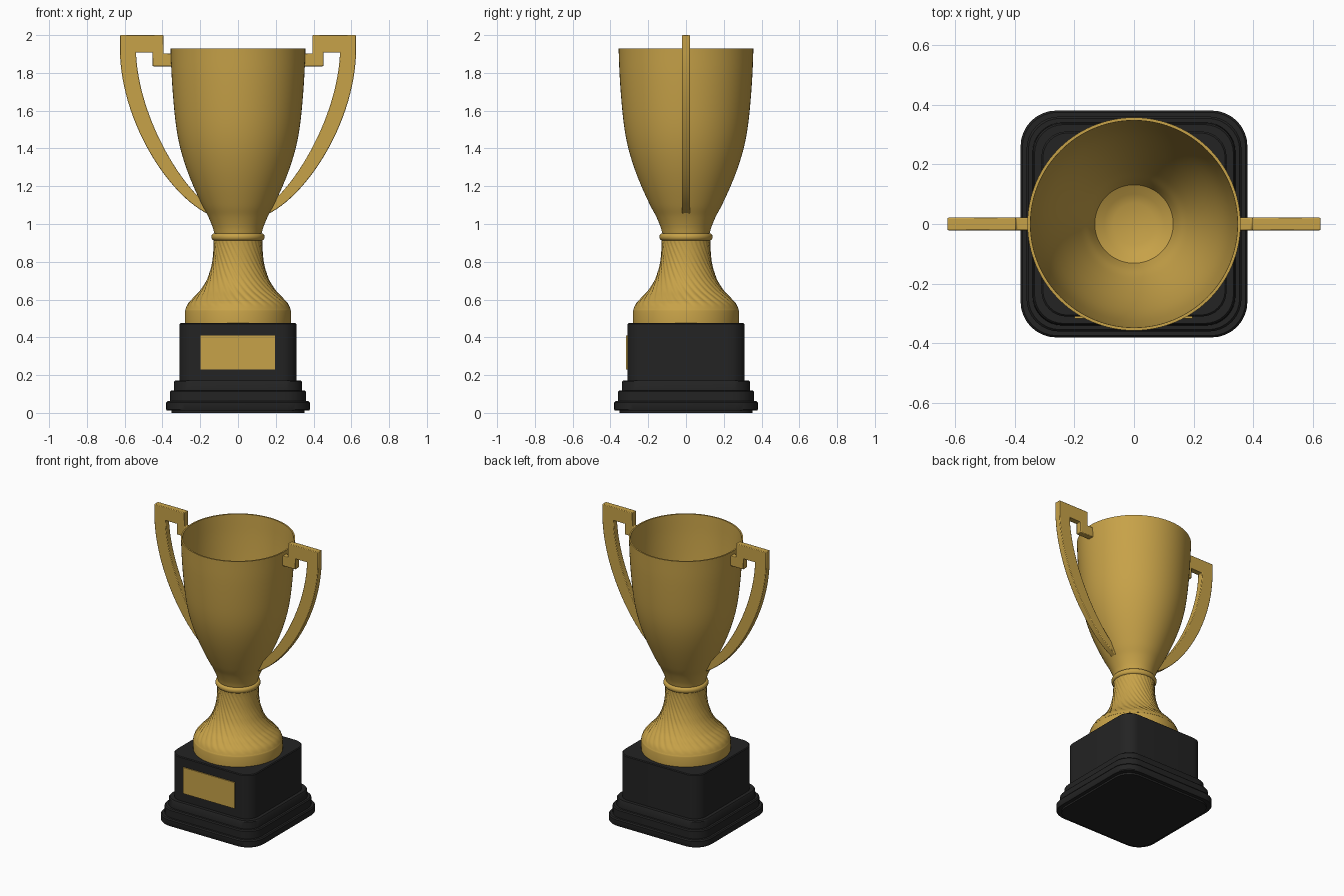
import bpy, bmesh, math
from mathutils import Vector
from mathutils.geometry import interpolate_bezier

if "Cube" in bpy.data.objects:
    bpy.data.objects.remove(bpy.data.objects["Cube"])


def material(name, rgb):
    m = bpy.data.materials.new(name)
    m.diffuse_color = (*rgb, 1)
    m.use_nodes = True
    m.node_tree.nodes["Principled BSDF"].inputs["Base Color"].default_value = m.diffuse_color
    return m


gold = material("gold", (0.57, 0.36, 0.065))
black = material("black", (0.017, 0.017, 0.017))


def finish(name, bm, mat, angle=35, bevel=0, mirror=False):
    bmesh.ops.recalc_face_normals(bm, faces=bm.faces)
    me = bpy.data.meshes.new(name)
    bm.to_mesh(me)
    bm.free()
    ob = bpy.data.objects.new(name, me)
    bpy.context.collection.objects.link(ob)
    me.materials.append(mat)
    bpy.ops.object.select_all(action='DESELECT')
    bpy.context.view_layer.objects.active = ob
    ob.select_set(True)
    if mirror:
        ob.modifiers.new("mirror", 'MIRROR')
    if bevel:
        b = ob.modifiers.new("bevel", 'BEVEL')
        b.width, b.segments, b.limit_method = bevel, 2, 'ANGLE'
    bpy.ops.object.shade_smooth_by_angle(angle=math.radians(angle))
    return ob


def loft(rings, caps=True):
    """Skin a stack of closed rings of equal length."""
    bm = bmesh.new()
    vs = [[bm.verts.new(p) for p in r] for r in rings]
    n = len(vs[0])
    for a, b in zip(vs, vs[1:]):
        for i in range(n):
            j = (i + 1) % n
            bm.faces.new((a[i], a[j], b[j], b[i]))
    if caps:
        bm.faces.new(vs[0])
        bm.faces.new(vs[-1])
    return bm


def circle(r, z, n=96):
    return [(r * math.cos(2 * math.pi * i / n), r * math.sin(2 * math.pi * i / n), z)
            for i in range(n)]


def spline(pts, steps=6):
    """Catmull-Rom through 2D points."""
    p = [Vector(q) for q in pts]
    p = [2 * p[0] - p[1]] + p + [2 * p[-1] - p[-2]]
    out = []
    for a, b, c, d in zip(p, p[1:], p[2:], p[3:]):
        for k in range(steps):
            t = k / steps
            out.append(0.5 * (2 * b + (c - a) * t + (2 * a - 5 * b + 4 * c - d) * t * t
                              + (3 * b - a - 3 * c + d) * t ** 3))
    return out + [p[-2]]


def rounded_square(h, z):
    r = 0.085 + (h - 0.31) * 0.5
    pts = []
    for q in range(4):
        a0 = q * math.pi / 2
        cx = (h - r) * (1 if q in (0, 3) else -1)
        cy = (h - r) * (1 if q in (0, 1) else -1)
        for k in range(9):
            a = a0 + k * math.pi / 16
            pts.append((cx + r * math.cos(a), cy + r * math.sin(a), z))
    return pts


# Stepped black plinth
steps = [(0.352, 0), (0.352, 0.012), (0.376, 0.012), (0.38, 0.018), (0.38, 0.054), (0.374, 0.062),
         (0.36, 0.062), (0.36, 0.112), (0.354, 0.119), (0.34, 0.119), (0.338, 0.165), (0.333, 0.172),
         (0.31, 0.172), (0.31, 0.47), (0.305, 0.475)]
finish("plinth", loft([rounded_square(h, z) for h, z in steps]), black)

# Front plaque
bm = bmesh.new()
bmesh.ops.create_cube(bm, size=1)
for v in bm.verts:
    v.co = (v.co.x * 0.395 - 0.002, -0.3125 + v.co.y * 0.009, 0.32 + v.co.z * 0.18)
finish("plaque", bm, gold)

# Round foot under the stem
finish("foot", loft([circle(r, z) for r, z in
                     [(0.28, 0.474), (0.28, 0.54), (0.277, 0.55), (0.27, 0.556)]]), gold)

# Stem with twisted flutes that fade out at both ends
stem = spline([(0.278, 0.55), (0.264, 0.58), (0.235, 0.613), (0.2, 0.65), (0.168, 0.7),
               (0.149, 0.75), (0.137, 0.8), (0.131, 0.86), (0.13, 0.925)])
rings, N, FLUTES = [], 288, 32
for r, z in stem:
    t = (z - 0.55) / 0.375
    fade = max(0, min(1, (z - 0.56) / 0.05, (0.925 - z) / 0.03))
    ring = []
    for i in range(N):
        a = 2 * math.pi * i / N
        rib = abs(math.sin((a + 1.4 * t) * FLUTES / 2))
        rr = r - 0.035 * r * fade * (1 - rib)
        ring.append((rr * math.cos(a), rr * math.sin(a), z))
    rings.append(ring)
finish("stem", loft(rings), gold, 50)

# Collar ring
collar = [(0.126 + 0.015 * math.cos(a), 0.932 + 0.019 * math.sin(a))
          for a in [math.pi * (k / 10 - 0.5) for k in range(11)]]
finish("collar", loft([circle(r, z) for r, z in collar]), gold)

# Hollow cup: outer wall, lip, inner wall, small flat floor
outer = spline([(0.124, 0.945), (0.135, 0.985), (0.158, 1.04), (0.19, 1.1), (0.236, 1.2),
                (0.275, 1.3), (0.305, 1.4), (0.325, 1.5), (0.339, 1.62), (0.351, 1.78),
                (0.357, 1.928)])
inner = [(r - 0.01, z) for r, z in reversed(outer) if z > 1.0]
cup = [tuple(p) for p in outer] + inner + [(0.1, 0.985), (0.07, 0.972)]
finish("cup", loft([circle(r, z) for r, z in cup]), gold)

# Handles: flat hooked outline, thickened and mirrored


def bezier(*pts):
    a, b, c, d = [Vector((x, 0, z)) for x, z in pts]
    return [(p.x, p.z) for p in interpolate_bezier(a, b, c, d, 28)]


outline = ([(0.349, 1.903), (0.395, 1.903), (0.395, 2.0), (0.625, 2.0)]
           + bezier((0.625, 1.9), (0.61, 1.52), (0.36, 1.15), (0.159, 1.053))
           + bezier((0.54, 1.908), (0.53, 1.62), (0.36, 1.29), (0.2, 1.135))[::-1]
           + [(0.452, 1.908), (0.452, 1.835), (0.349, 1.835)])
T = 0.021
bm = bmesh.new()
face = bm.faces.new([bm.verts.new((x, -T, z)) for x, z in outline])
ext = bmesh.ops.extrude_face_region(bm, geom=[face], use_keep_orig=True)
bmesh.ops.translate(bm, vec=(0, 2 * T, 0),
                    verts=[v for v in ext["geom"] if isinstance(v, bmesh.types.BMVert)])
finish("handles", bm, gold, 35, bevel=0.004, mirror=True)
